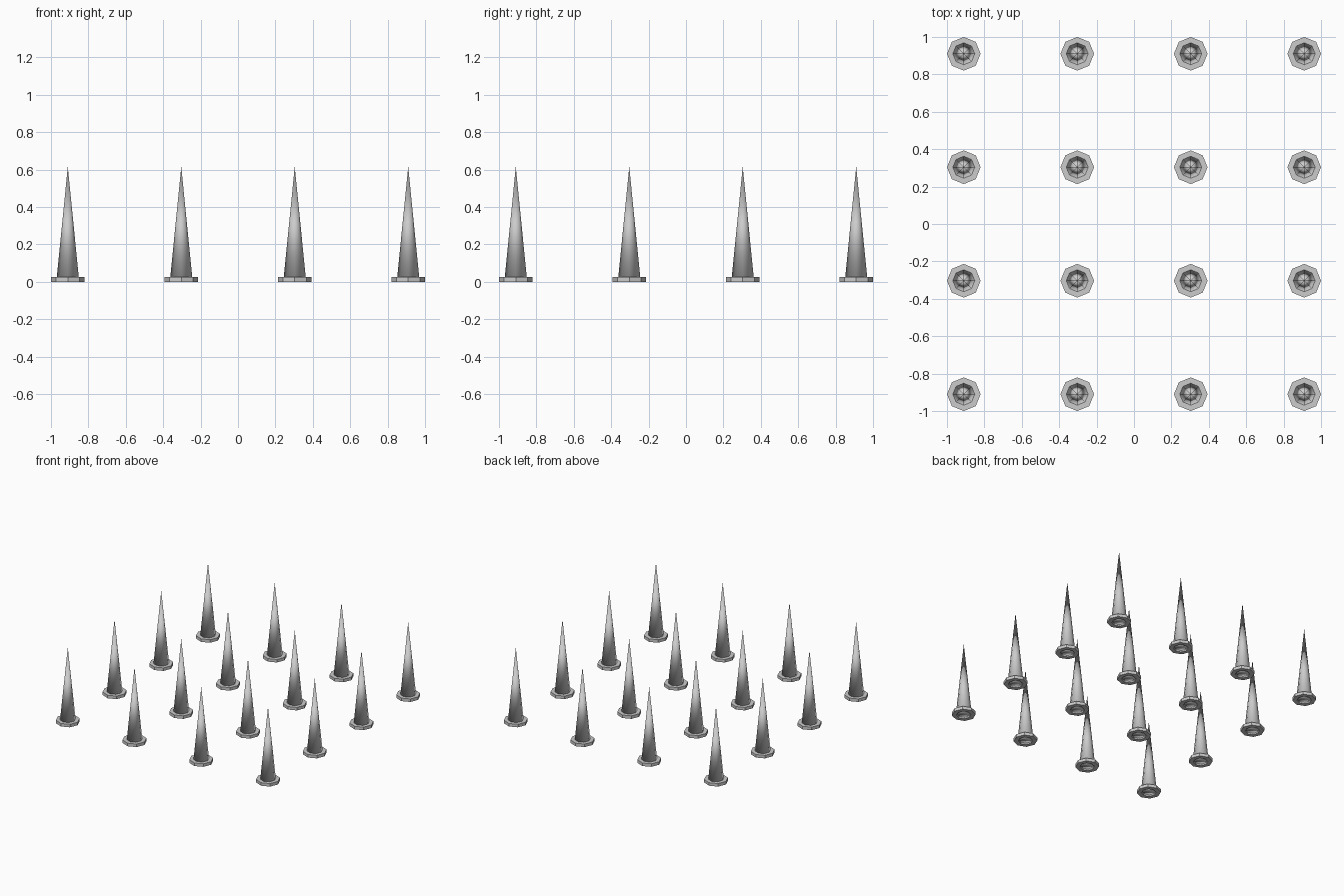
import bpy, bmesh, math

if "Cube" in bpy.data.objects:
    bpy.data.objects.remove(bpy.data.objects["Cube"])

SIDES = 8

def lathe(name, profile, closed, smooth):
    """Revolve an (r, z) profile around z with SIDES segments."""
    bm = bmesh.new()
    rings = []
    for r, z in profile:
        if r == 0:
            rings.append([bm.verts.new((0, 0, z))] * SIDES)
        else:
            rings.append([bm.verts.new((r * math.cos(i * math.tau / SIDES),
                                        r * math.sin(i * math.tau / SIDES), z))
                          for i in range(SIDES)])
    pairs = list(zip(rings, rings[1:]))
    if closed:
        pairs.append((rings[-1], rings[0]))
    for a, b in pairs:
        for i in range(SIDES):
            j = (i + 1) % SIDES
            bm.faces.new(list(dict.fromkeys([a[i], a[j], b[j], b[i]])))
    if not closed:
        bm.faces.new(rings[0])
    for f in bm.faces:
        f.smooth = smooth
    bmesh.ops.recalc_face_normals(bm, faces=bm.faces)
    mesh = bpy.data.meshes.new(name)
    bm.to_mesh(mesh)
    bm.free()
    return mesh

# Tapered spike (base softly shaded too) and the flat octagonal collar at its foot
spike = lathe("spike", [(0.06, 0.012), (0, 0.615)], False, True)
collar = lathe("collar", [(0.09, 0), (0.09, 0.025), (0.055, 0.025), (0.055, 0)],
               True, False)

# 4 x 4 grid of spikes
SPACING = 0.6067
for row in range(4):
    for col in range(4):
        for mesh in (spike, collar):
            ob = bpy.data.objects.new(f"{mesh.name}_{row + 1}_{col + 1}", mesh)
            ob.location = ((col - 1.5) * SPACING, (row - 1.5) * SPACING, 0)
            bpy.context.collection.objects.link(ob)
